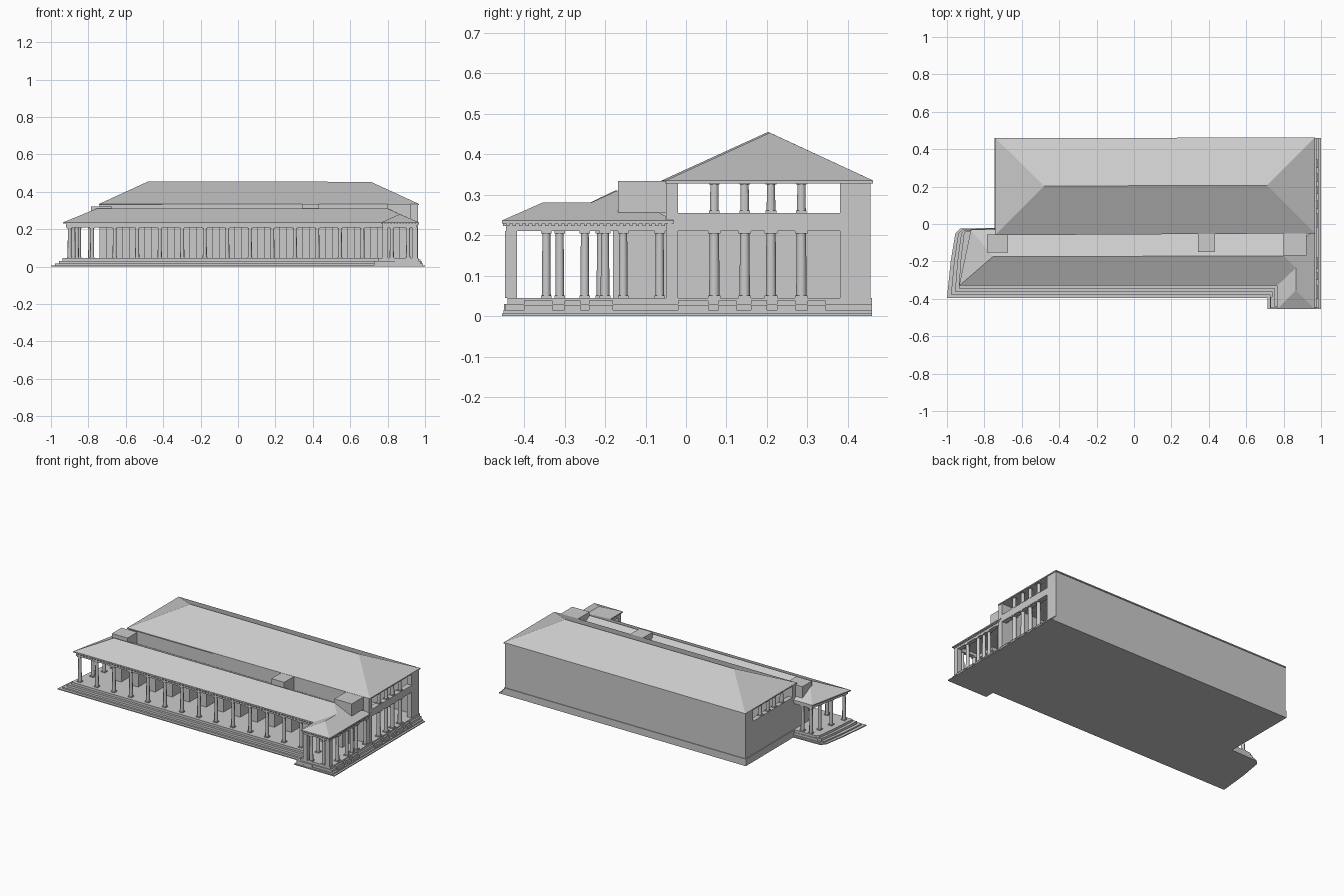
import bpy, bmesh, math

cube = bpy.data.objects.get("Cube")
if cube:
    bpy.data.objects.remove(cube)

stone = bpy.data.materials.new("grey_stone")
stone.use_nodes = True
GREY = (0.6, 0.6, 0.6, 1)
stone.diffuse_color = GREY
stone.node_tree.nodes["Principled BSDF"].inputs["Base Color"].default_value = GREY


def finish(name, bm):
    bmesh.ops.recalc_face_normals(bm, faces=bm.faces)
    mesh = bpy.data.meshes.new(name)
    bm.to_mesh(mesh)
    bm.free()
    mesh.materials.append(stone)
    obj = bpy.data.objects.new(name, mesh)
    bpy.context.collection.objects.link(obj)
    return obj


def add_box(bm, x0, x1, y0, y1, z0, z1):
    verts = bmesh.ops.create_cube(bm, size=1)["verts"]
    for v in verts:
        v.co.x = x1 if v.co.x > 0 else x0
        v.co.y = y1 if v.co.y > 0 else y0
        v.co.z = z1 if v.co.z > 0 else z0


def boxes(name, *specs):
    bm = bmesh.new()
    for spec in specs:
        add_box(bm, *spec)
    return finish(name, bm)


def add_prism(bm, outline, z0, z1):
    low = [bm.verts.new((x, y, z0)) for x, y in outline]
    face = bm.faces.new(low)
    top = bmesh.ops.extrude_face_region(bm, geom=[face])["geom"]
    for v in top:
        if isinstance(v, bmesh.types.BMVert):
            v.co.z = z1


def roof(name, eaves, ridge, faces, z, thick=0.007):
    """Hipped roof: eave outline, ridge points, sloping faces, fascia and soffit."""
    bm = bmesh.new()
    top = [bm.verts.new((x, y, z)) for x, y in eaves]
    low = [bm.verts.new((x, y, z - thick)) for x, y in eaves]
    pts = top + [bm.verts.new(p) for p in ridge]
    for f in faces:
        bm.faces.new([pts[i] for i in f])
    for i in range(len(eaves)):
        j = (i + 1) % len(eaves)
        bm.faces.new((top[i], top[j], low[j], low[i]))
    bm.faces.new(low)
    return finish(name, bm)


def columns(name, places, z0, z1, r=0.011):
    bm = bmesh.new()
    for x, y in places:
        made = bmesh.ops.create_cone(bm, cap_ends=True, segments=12, radius1=r,
                                     radius2=r * 0.88, depth=z1 - z0)["verts"]
        bmesh.ops.translate(bm, verts=made, vec=(x, y, (z0 + z1) / 2))
        add_box(bm, x - r * 1.2, x + r * 1.2, y - r * 1.2, y + r * 1.2, z0, z0 + 0.006)
        add_box(bm, x - r * 1.2, x + r * 1.2, y - r * 1.2, y + r * 1.2, z1 - 0.006, z1)
    obj = finish(name, bm)
    for p in obj.data.polygons:
        p.use_smooth = len(p.vertices) == 4 and abs(p.normal.z) < 0.5 and p.area > 0.0005
    return obj


FLOOR, BEAM, SILL, EAVE = 0.045, 0.21, 0.255, 0.335

# Stepped base
bm = bmesh.new()
for d, z0, z1 in ((0, 0, 0.006), (0.012, 0.006, 0.015), (0.024, 0.015, 0.03), (0.035, 0.03, FLOOR)):
    add_prism(bm, [(1 - d, 0.46), (-0.745, 0.46), (-0.745, -0.02 - d / 3), (-0.93 + d, -0.025 - d / 3),
                   (-0.955 + d * 1.3, -0.05), (-0.98 + d * 1.5, -0.2), (-1 + d * 1.8, -0.395 + d * 1.4),
                   (0.715 + d, -0.395 + d * 1.4), (0.715 + d, -0.455 + d * 0.4),
                   (1 - d, -0.455 + d * 0.4)], z0, z1)
finish("stepped_base", bm)

# Side stairs in the bays
bays = ((-0.40, -0.33), (-0.30, -0.26), (-0.24, -0.18), (-0.02, 0.055),
        (0.08, 0.125), (0.16, 0.20), (0.225, 0.27), (0.3, 0.345))
boxes("side_stairs", *[(0.95, x, a, b, 0.012, z) for a, b in bays for x, z in ((0.985, 0.028), (0.976, 0.038))])
boxes("corner_stairs", (0.73, 0.84, -0.45, -0.39, 0.015, 0.03), (0.75, 0.84, -0.44, -0.38, 0.03, 0.038))

# Hall walls, open at the right side and along both upper ends
boxes("hall_walls",
      (-0.74, 0.963, 0.43, 0.456, 0, EAVE),
      (-0.74, 0.963, -0.05, -0.02, FLOOR, EAVE),
      (-0.74, -0.71, -0.05, 0.456, FLOOR, SILL),
      (-0.74, -0.71, 0.38, 0.456, SILL, EAVE),
      (0.93, 0.963, 0.38, 0.456, FLOOR, EAVE),
      (0.93, 0.963, -0.05, 0.456, BEAM, SILL))
bay_posts = (0.07, 0.145, 0.21, 0.285)
columns("hall_upper_columns", [(x, y) for x in (-0.725, 0.946) for y in bay_posts], SILL, EAVE - 0.004)
columns("hall_lower_columns", [(0.946, y) for y in bay_posts], FLOOR, BEAM, 0.013)

# Hall roof
roof("hall_roof", [(-0.742, -0.06), (0.967, -0.05), (0.967, 0.462), (-0.742, 0.46)],
     [(-0.48, 0.203, 0.455), (0.71, 0.207, 0.453)],
     [(0, 1, 5, 4), (1, 2, 5), (2, 3, 4, 5), (3, 0, 4)], EAVE)

# Portico roof with the corner pavilion
roof("portico_roof", [(-0.935, -0.33), (0.765, -0.33), (0.765, -0.455), (0.967, -0.455),
                      (0.967, -0.03), (-0.872, -0.03)],
     [(-0.755, -0.175, 0.31), (0.80, -0.17, 0.31), (0.865, -0.235, 0.28), (0.865, -0.355, 0.28)],
     [(0, 1, 8, 7, 6), (1, 2, 9, 8), (2, 3, 9), (3, 4, 7, 8, 9), (4, 5, 6, 7), (5, 0, 6)], 0.236)

# Entablature
boxes("entablature",
      (-0.915, 0.80, -0.325, -0.30, BEAM, 0.23),
      (0.772, 0.8, -0.445, -0.30, BEAM, 0.23),
      (0.772, 0.958, -0.445, -0.42, BEAM, 0.23),
      (0.932, 0.958, -0.445, -0.03, BEAM, 0.23),
      (-0.87, -0.74, -0.06, -0.035, BEAM, 0.23))
bm = bmesh.new()
add_prism(bm, [(-0.92, -0.325), (-0.895, -0.325), (-0.84, -0.035), (-0.865, -0.035)], BEAM, 0.23)
finish("left_entablature", bm)

# Dentils under the eaves
front_teeth = [(-0.9 + i * 0.02, -0.328) for i in range(84)]
side_teeth = [(0.96, -0.44 + i * 0.016) for i in range(26)]
pavilion_teeth = [(0.78 + i * 0.016, -0.448) for i in range(12)]
boxes("dentils", *[(x - 0.004, x + 0.004, y - 0.004, y + 0.004, 0.222, 0.23)
                   for x, y in front_teeth + side_teeth + pavilion_teeth])

# Portico columns
front = [(-0.9 + i * 0.1204, -0.312) for i in range(15)]
left = [(-0.88, -0.21), (-0.862, -0.12), (-0.85, -0.05), (-0.79, -0.05)]
right = [(0.945, y) for y in (-0.345, -0.25, -0.2, -0.155, -0.065)]
columns("portico_columns", front + left + right, FLOOR, BEAM)
boxes("pavilion_piers", *[(x - 0.015, x + 0.015, -0.447, -0.417, FLOOR, BEAM) for x in (0.787, 0.945)])
columns("pavilion_columns", [(0.822, -0.432), (0.91, -0.432)], FLOOR, BEAM)

# Piers between the niches of the portico's inner wall
boxes("niche_piers", *[(x - 0.02, x + 0.02, -0.18, -0.04, FLOOR, 0.229)
                       for x in [-0.72 + i * 0.1204 for i in range(14)]])

# Roof blocks behind the portico ridge
boxes("roof_blocks",
      (-0.785, -0.675, -0.152, -0.055, 0.235, 0.322),
      (0.342, 0.432, -0.15, -0.05, 0.235, 0.334),
      (0.80, 0.922, -0.168, -0.05, 0.255, 0.334))
